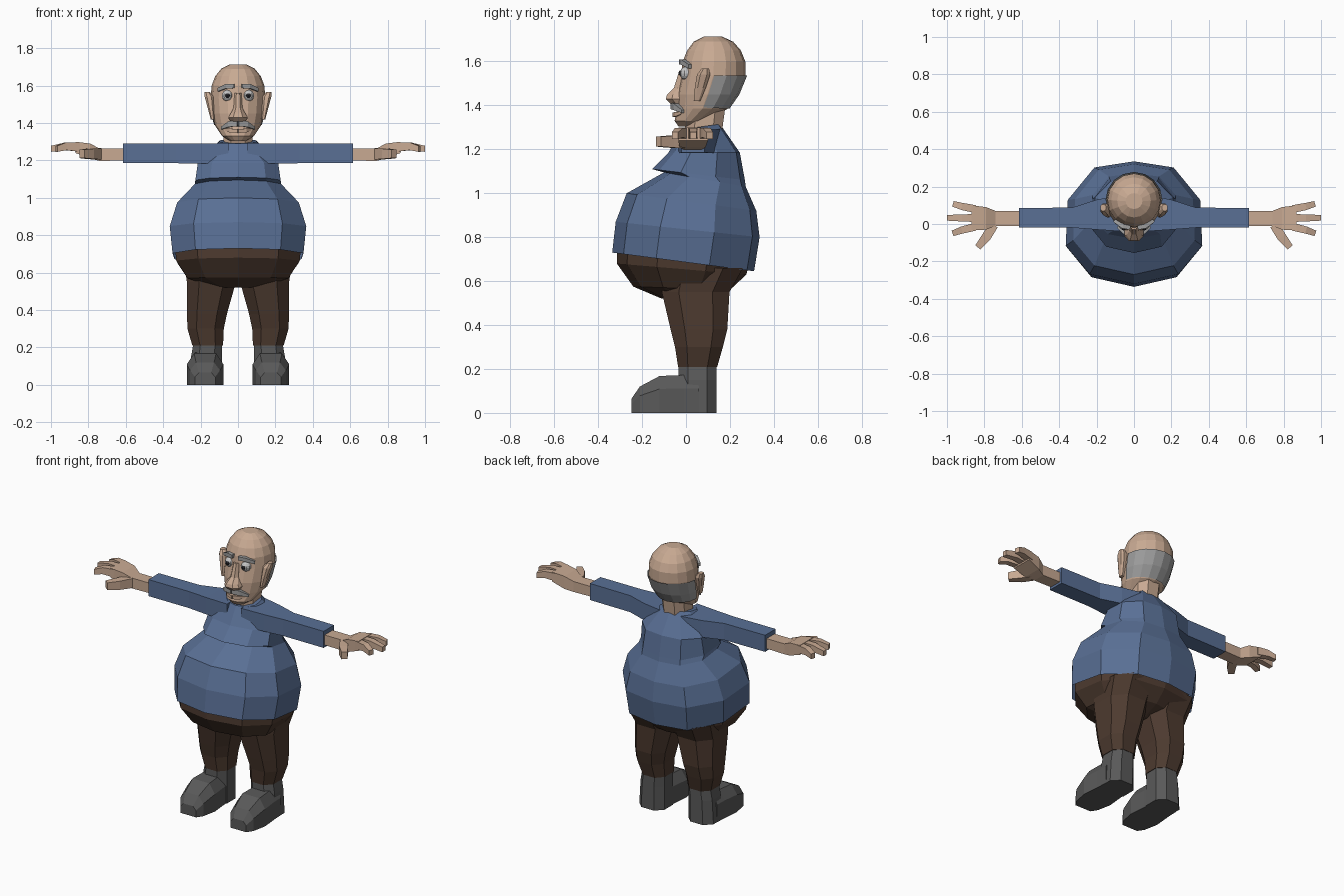
import bpy, bmesh, math
from mathutils import Vector

if "Cube" in bpy.data.objects:
    bpy.data.objects.remove(bpy.data.objects["Cube"])


def material(name, r, g, b):
    m = bpy.data.materials.new(name)
    m.diffuse_color = (r, g, b, 1)
    m.use_nodes = True
    m.node_tree.nodes["Principled BSDF"].inputs["Base Color"].default_value = m.diffuse_color
    return m


SKIN = material("skin", 0.58, 0.40, 0.29)
BLUE = material("sweater blue", 0.10, 0.16, 0.30)
BROWN = material("trouser brown", 0.075, 0.043, 0.029)
BOOT = material("boot grey", 0.10, 0.10, 0.10)
GREY = material("hair grey", 0.34, 0.34, 0.34)
WHITE = material("eye white", 0.55, 0.55, 0.55)
DARK = material("pupil dark", 0.02, 0.02, 0.025)


def finish(name, bm, mat, both):
    bmesh.ops.recalc_face_normals(bm, faces=bm.faces)
    me = bpy.data.meshes.new(name)
    bm.to_mesh(me)
    bm.free()
    me.materials.append(mat)
    ob = bpy.data.objects.new(name, me)
    bpy.context.collection.objects.link(ob)
    if both:
        ob.modifiers.new("mirror", 'MIRROR').use_mirror_merge = False
    return ob


def loft(name, rings, mat, both=False, closed=True, caps=(True, True)):
    """Skin a list of point rings; optionally mirror across x."""
    bm = bmesh.new()
    vs = [[bm.verts.new(p) for p in r] for r in rings]
    n = len(vs[0])
    for a, b in zip(vs, vs[1:]):
        for i in range(n if closed else n - 1):
            j = (i + 1) % n
            bm.faces.new((a[i], a[j], b[j], b[i]))
    if closed and caps[0]:
        bm.faces.new(vs[0])
    if closed and caps[1]:
        bm.faces.new(vs[-1])
    return finish(name, bm, mat, both)


def ring(prof, w, yf, yb, zf, zb=None, cx=0):
    """Scale a unit profile to a half width and front/back limits, tilting z."""
    zb = zf if zb is None else zb
    return [(cx + px * w, yf + (yb - yf) * (py + 1) / 2, zf + (zb - zf) * (py + 1) / 2)
            for px, py in prof]


def tube(name, path, mat, both=True):
    """Box-section strip along points (x, y, z, width, height)."""
    rings = []
    for i, (x, y, z, w, h) in enumerate(path):
        a, b = path[max(i - 1, 0)], path[min(i + 1, len(path) - 1)]
        d = Vector((b[0] - a[0], b[1] - a[1], 0)).normalized()
        s = Vector((-d.y, d.x, 0)) * w / 2
        up = Vector((0, 0, h / 2))
        c = Vector((x, y, z))
        rings.append([c + s + up, c - s + up, c - s - up, c + s - up])
    return loft(name, rings, mat, both)


def ball(name, c, r, mat):
    bm = bmesh.new()
    bmesh.ops.create_uvsphere(bm, u_segments=10, v_segments=8, radius=r)
    bmesh.ops.translate(bm, verts=bm.verts, vec=c)
    return finish(name, bm, mat, True)


half = [(0, -1), (.65, -.84), (1, -.38), (.97, .37), (.58, .9), (0, 1)]
BODY = half + [(-x, y) for x, y in half[-2:0:-1]]
OCT = [(.5, -1), (1, -.5), (1, .5), (.5, 1), (-.5, 1), (-1, .5), (-1, -.5), (-.5, -1)]
ROUND = [(math.sin(i * math.pi / 8), -math.cos(i * math.pi / 8)) for i in range(16)]

# Sweater body with overhanging chest, hem tilted down at the back
loft("sweater", [ring(BODY, *r) for r in [
    (.35, -.336, .31, .73, .645), (.365, -.32, .335, .87, .80),
    (.325, -.27, .32, 1.0, .92), (.23, -.10, .272, 1.095, 1.03),
    (.228, -.155, .268, 1.11, 1.06), (.215, -.08, .245, 1.185, 1.185),
    (.10, -.02, .155, 1.29, 1.315)]], BLUE, caps=(False, True))

# Square sleeves
loft("sleeve", [[(x, y0, z0), (x, y1, z0), (x, y1, z1), (x, y0, z1)] for x, y0, y1, z0, z1 in [
    (.05, -.04, .16, 1.185, 1.293), (.20, -.03, .13, 1.183, 1.29),
    (.33, -.02, .088, 1.185, 1.29), (.615, -.02, .085, 1.185, 1.29)]], BLUE, True)

# Wrist, palm, fingers and thumb
loft("hand", [[(x, y0, z0), (x, y1, z0), (x, y1, z1), (x, y0, z1)] for x, y0, y1, z0, z1 in [
    (.60, -.01, .07, 1.20, 1.263), (.74, -.01, .07, 1.197, 1.263),
    (.79, -.03, .09, 1.21, 1.29), (.87, -.035, .10, 1.24, 1.30)]], SKIN, True)
for k, (y0, y1, tip) in enumerate([(.08, .108, .968), (.032, .033, 1.0), (-.015, -.05, .97)]):
    tube(f"finger_{k + 1}", [(.85, y0, 1.272, .042, .05), (.92, (y0 + y1) / 2, 1.276, .038, .042),
                             (tip, y1, 1.262, .03, .032)], SKIN)
tube("thumb", [(.75, -.005, 1.235, .05, .06), (.79, -.07, 1.235, .05, .055),
               (.835, -.125, 1.235, .035, .045)], SKIN)

# Trousers: seat and two tapering legs
loft("trouser_seat", [ring(BODY, *r) for r in [
    (.335, -.315, .285, .74, .67), (.33, -.315, .275, .68, .63),
    (.27, -.24, .20, .575, .56), (.13, -.11, .10, .52)]], BROWN)
loft("trouser_leg", [ring(OCT, w, yf, yb, z, cx=cx) for z, cx, w, yf, yb in [
    (.66, .15, .14, -.10, .26), (.55, .142, .131, -.11, .198), (.38, .166, .107, -.07, .188),
    (.30, .173, .097, -.05, .168), (.21, .162, .082, -.036, .142)]], BROWN, True)

# Boots: upright shaft and rounded foot
loft("boot_shaft", [ring(OCT, w, yf, .14, z, cx=cx) for z, cx, w, yf in [
    (0, .172, .088, -.035), (.15, .168, .083, -.035), (.235, .16, .076, -.033)]], BOOT, True)
loft("boot_foot", [[(.176 + a * w, y, b * h) for a, b in
                    [(-1, 0), (1, 0), (1, .65), (.6, 1), (-.6, 1), (-1, .65)]]
                   for y, w, h in [(.06, .085, .17), (-.01, .088, .172), (-.12, .098, .168),
                                   (-.21, .08, .12), (-.248, .055, .065)]], BOOT, True)

# Neck and head
loft("neck", [ring(OCT, .075, -.005, .165, 1.27, 1.29), ring(OCT, .08, 0, .18, 1.40)], SKIN)
HEAD = [(1.305, .045, -.035, .06), (1.33, .085, -.052, .10), (1.385, .122, -.04, .19),
        (1.45, .138, -.04, .235), (1.535, .146, -.022, .27), (1.60, .141, -.015, .27),
        (1.65, .122, .005, .25), (1.69, .09, .035, .215), (1.713, .045, .08, .165)]
loft("head", [ring(ROUND, w, yf, yb, z) for z, w, yf, yb in HEAD], SKIN)

# Band of hair around the back of the head
loft("back_hair", [ring(ROUND[4:13], w + .006, yf, yb + .008, z + dz, z)
                   for (z, w, yf, yb), dz in zip(HEAD[2:5], (.01, 0, 0))], GREY, closed=False)

# Face: ears, nose, lip, brows, moustache and eyes
loft("ear", [ring(OCT, w, yf, yb, z, cx=cx) for z, cx, w, yf, yb in [
    (1.42, .136, .010, .035, .065), (1.48, .145, .017, .04, .09),
    (1.54, .154, .024, .05, .11), (1.567, .165, .014, .07, .105)]], SKIN, True)
loft("nose", [ring(OCT, w, yf, .02, z) for z, w, yf in [
    (1.56, .018, -.03), (1.48, .024, -.055), (1.45, .04, -.086),
    (1.43, .052, -.092), (1.408, .04, -.07)]], SKIN)
tube("lower_lip", [(0, -.05, 1.357, .025, .02), (.04, -.038, 1.36, .025, .02),
                   (.065, -.018, 1.365, .015, .01)], SKIN)
tube("moustache", [(0, -.055, 1.398, .032, .03), (.045, -.043, 1.394, .032, .03),
                   (.085, -.012, 1.373, .02, .014)], GREY)
tube("eyebrow", [(.02, -.02, 1.597, .022, .022), (.06, -.012, 1.597, .024, .024),
                 (.105, .02, 1.577, .02, .018)], GREY)
ball("eye", (.056, .002, 1.546), .031, WHITE)
ball("pupil", (.056, -.021, 1.546), .013, DARK)
